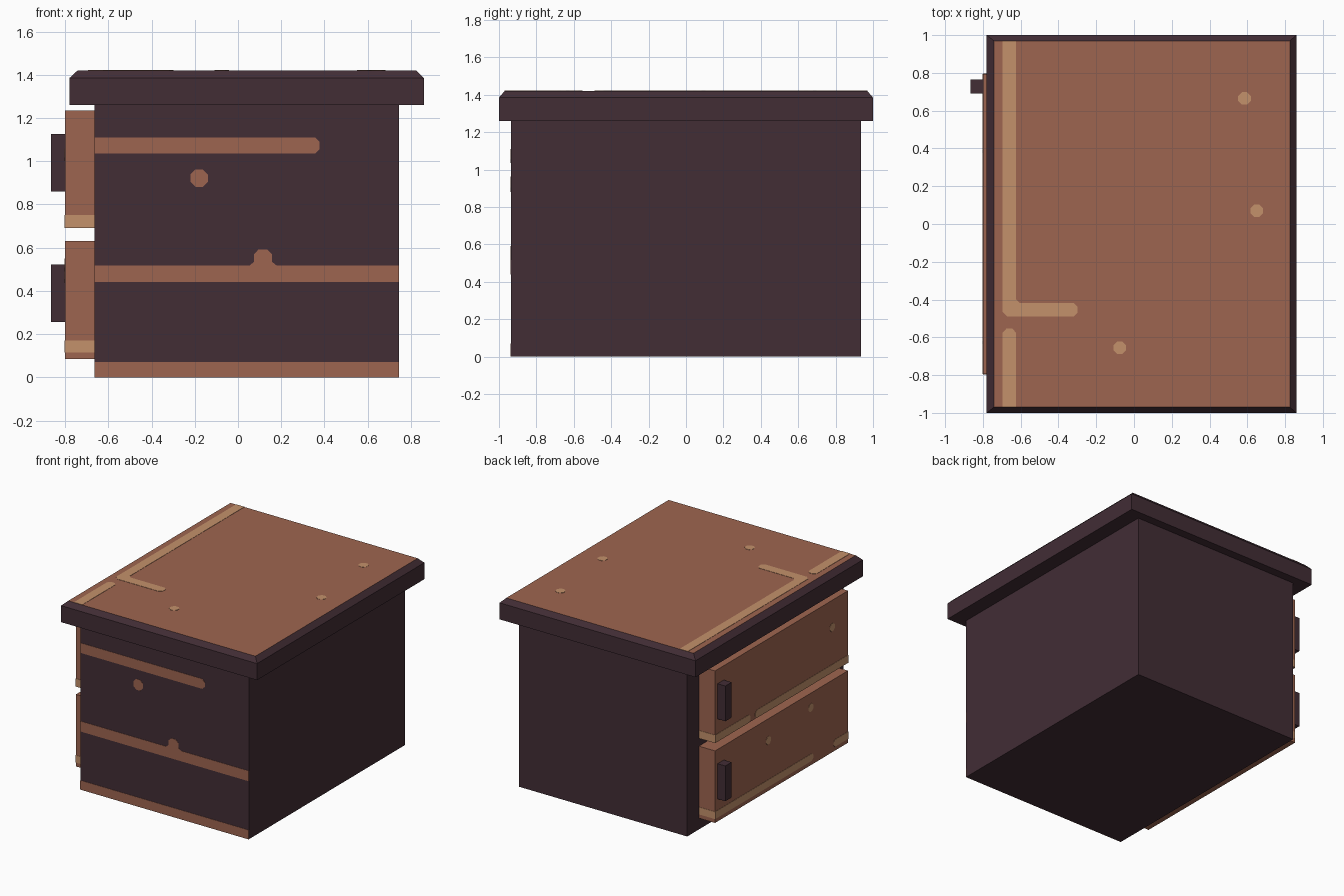
import bpy, bmesh, math

if "Cube" in bpy.data.objects:
    bpy.data.objects.remove(bpy.data.objects["Cube"])


def material(name, rgb):
    m = bpy.data.materials.new(name)
    lin = [(c / 255 / 12.92) if c / 255 <= 0.04045 else ((c / 255 + 0.055) / 1.055) ** 2.4 for c in rgb]
    m.diffuse_color = (*lin, 1)
    m.use_nodes = True
    m.node_tree.nodes["Principled BSDF"].inputs["Base Color"].default_value = m.diffuse_color
    return m


DARK = material("dark wood", (66, 45, 53))
BROWN = material("brown wood", (158, 101, 80))
LIGHT = material("light grain", (196, 145, 107))


def finish(name, bm, *mats):
    bmesh.ops.recalc_face_normals(bm, faces=bm.faces[:])
    me = bpy.data.meshes.new(name)
    bm.to_mesh(me)
    bm.free()
    for m in mats:
        me.materials.append(m)
    ob = bpy.data.objects.new(name, me)
    bpy.context.collection.objects.link(ob)
    return ob


def box(name, x, y, z, mat):
    bm = bmesh.new()
    bmesh.ops.create_cube(bm, size=1)
    for v in bm.verts:
        v.co = [r[0] if c < 0 else r[1] for c, r in zip(v.co, (x, y, z))]
    return finish(name, bm, mat)


# thin painted plate: 2D outline laid on a plane perpendicular to axis (0=x, 1=y, 2=z)
def plate(name, pts, axis, pos, mat, t=0.002):
    bm = bmesh.new()
    rings = []
    for d in (pos - t, pos + t):
        ring = []
        for u, v in pts:
            co = [u, v]
            co.insert(axis, d)
            ring.append(bm.verts.new(co))
        rings.append(ring)
        bm.faces.new(ring)
    n = len(pts)
    for i in range(n):
        j = (i + 1) % n
        bm.faces.new((rings[0][i], rings[0][j], rings[1][j], rings[1][i]))
    return finish(name, bm, mat)


# strip outline with optional clipped corners at either end
def strip(a, b, lo, hi, clip_a=False, clip_b=False):
    c = 0.28 * (hi - lo)
    left = [(a, hi - c), (a + c, hi)][::-1] + [] if clip_a else [(a, hi)]
    left2 = [(a, lo + c), (a + c, lo)] if clip_a else [(a, lo)]
    right = [(b - c, lo), (b, lo + c), (b, hi - c), (b - c, hi)] if clip_b else [(b, lo), (b, hi)]
    return left + left2 + right


def octagon(u, v, r):
    return [(u + r * math.cos(math.pi * (k + .5) / 4), v + r * math.sin(math.pi * (k + .5) / 4)) for k in range(8)]


# cabinet body
box("cabinet_body", (-0.665, 0.745), (-0.935, 0.935), (0, 1.26), DARK)

# table top: dark chamfered rim with brown upper face
bm = bmesh.new()
levels = [(-0.78, 0.86, 1.0, 1.26), (-0.78, 0.86, 1.0, 1.385), (-0.742, 0.825, 0.97, 1.42)]
rings = [[bm.verts.new(p) for p in ((x0, -y, z), (x1, -y, z), (x1, y, z), (x0, y, z))] for x0, x1, y, z in levels]
for lo, hi in zip(rings, rings[1:]):
    for i in range(4):
        j = (i + 1) % 4
        bm.faces.new((lo[i], lo[j], hi[j], hi[i]))
bm.faces.new(rings[0])
bm.faces.new(rings[-1]).material_index = 1
finish("table_top", bm, DARK, BROWN)

# grain on the table top
plate("top_grain_long", [(-0.695, 0.97), (-0.695, -0.465), (-0.67, -0.49), (-0.32, -0.49), (-0.298, -0.468),
                         (-0.298, -0.44), (-0.32, -0.418), (-0.605, -0.418), (-0.625, -0.398), (-0.625, 0.97)],
      2, 1.42, LIGHT)
plate("top_grain_short", [(-0.695, -0.97), (-0.625, -0.97), (-0.625, -0.575), (-0.645, -0.553),
                          (-0.675, -0.553), (-0.695, -0.575)], 2, 1.42, LIGHT)
for i, (u, v) in enumerate([(0.585, 0.665), (0.65, 0.07), (-0.075, -0.655)]):
    plate(f"top_knot_{i}", octagon(u, v, 0.036), 2, 1.42, LIGHT)

# grain on the front wall
plate("front_grain_upper", strip(-0.665, 0.378, 1.035, 1.11, clip_b=True), 1, -0.935, BROWN)
plate("front_grain_lower", strip(-0.665, 0.745, 0, 0.07), 1, -0.935, BROWN)
plate("front_grain_middle", [(-0.665, 0.44), (0.745, 0.44), (0.745, 0.518), (0.178, 0.518), (0.157, 0.535),
                             (0.157, 0.57), (0.135, 0.592), (0.095, 0.592), (0.075, 0.57), (0.075, 0.535),
                             (0.054, 0.518), (-0.665, 0.518)], 1, -0.935, BROWN)
plate("front_knot", octagon(-0.18, 0.922, 0.044), 1, -0.935, BROWN)

# two drawers on the left: base height, grain range, grain gap, knots
drawers = [("upper", 0.69, 0.69, 0.75, 0.315, 0.376, [(-0.606, 1.03)]),
           ("lower", 0.085, 0.115, 0.17, -0.62, -0.376, [(0.158, 0.467), (-0.35, 0.52)])]
for name, z, lo, hi, g0, g1, knots in drawers:
    box(f"{name}_drawer", (-0.80, -0.665), (-0.795, 0.795), (z, z + 0.545), BROWN)
    box(f"{name}_handle", (-0.865, -0.80), (0.69, 0.765), (z + 0.17, z + 0.437), DARK)
    plate(f"{name}_drawer_grain_a", strip(-0.795, g0, lo, hi, clip_b=True), 0, -0.80, LIGHT)
    plate(f"{name}_drawer_grain_b", strip(g1, 0.795, lo, hi, clip_a=True), 0, -0.80, LIGHT)
    for side in (-1, 1):
        plate(f"{name}_drawer_end_grain_{side}", strip(-0.80, -0.665, lo, hi), 1, side * 0.795, LIGHT)
    for i, (u, v) in enumerate(knots):
        plate(f"{name}_drawer_knot_{i}", octagon(u, v, 0.032), 0, -0.80, LIGHT)
